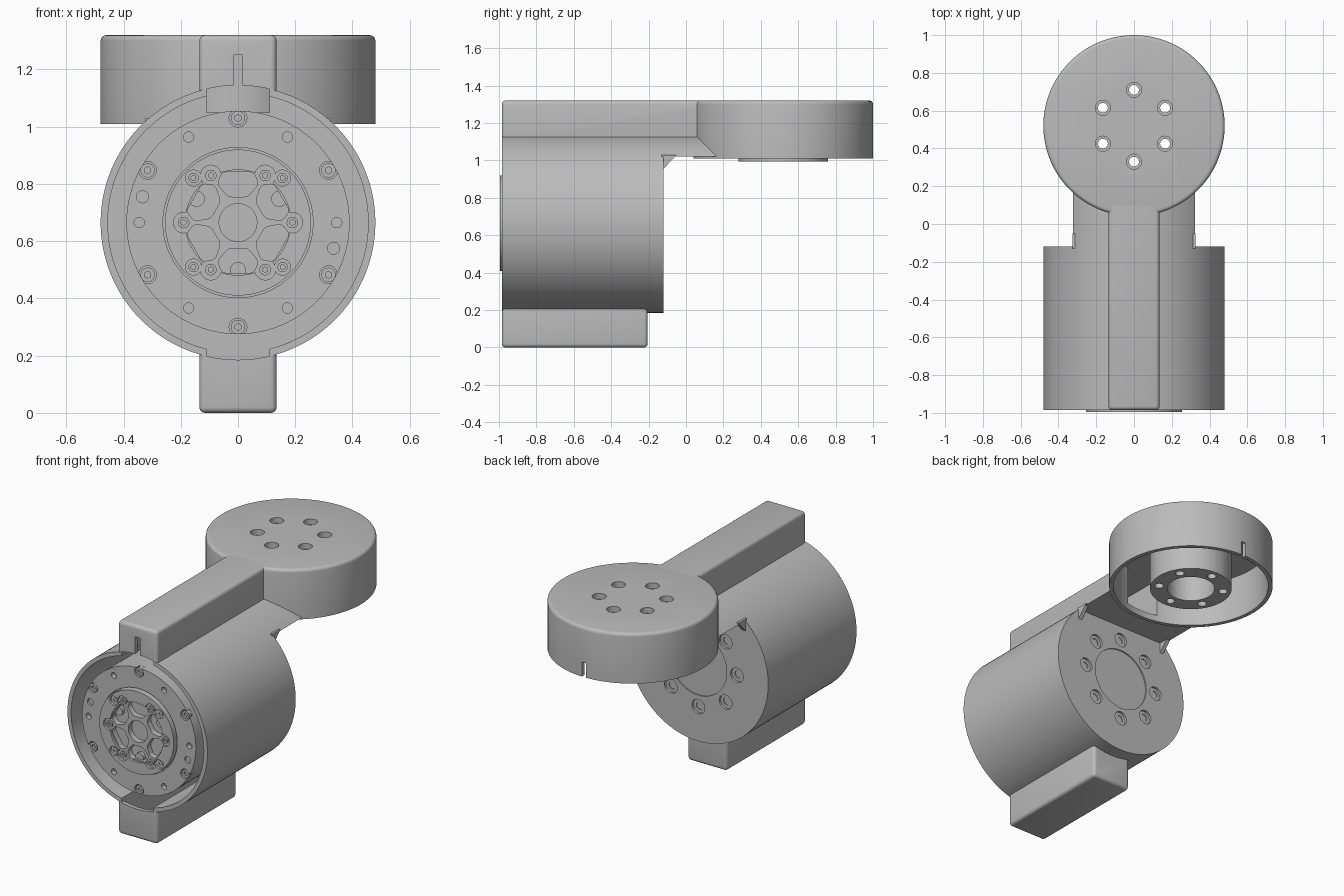
import bpy, bmesh
from math import pi, cos, sin, radians
from mathutils import Matrix, Vector

if "Cube" in bpy.data.objects:
    bpy.data.objects.remove(bpy.data.objects["Cube"])

grey = bpy.data.materials.new("satin grey")
grey.use_nodes = True
COLOUR = (0.5, 0.5, 0.5, 1)
grey.diffuse_color = COLOUR
grey.node_tree.nodes["Principled BSDF"].inputs["Base Color"].default_value = COLOUR

AXIS_Z = 0.665      # height of the lying housing's axis
CAP_Y = 0.52        # position of the upright cap's axis
R, R_IN = 0.48, 0.455


def finish(bm, name):
    bmesh.ops.recalc_face_normals(bm, faces=bm.faces)
    mesh = bpy.data.meshes.new(name)
    bm.to_mesh(mesh)
    bm.free()
    mesh.materials.append(grey)
    ob = bpy.data.objects.new(name, mesh)
    bpy.context.collection.objects.link(ob)
    return ob


def bevel(bm, edges, width, segments=4):
    bmesh.ops.bevel(bm, geom=list(edges), offset=width, segments=segments,
                    profile=0.5, affect='EDGES')


def cylinder(name, r, a, b, axis='Y', u=0.0, v=0.0, segs=32, top=0, r2=None):
    """From a to b along an axis; u, v offset it from the housing or cap axis."""
    bm = bmesh.new()
    bmesh.ops.create_cone(bm, cap_ends=True, segments=segs, radius1=r,
                          radius2=r if r2 is None else r2, depth=b - a)
    if top:
        bevel(bm, [e for e in bm.edges if all(w.co.z > 0 for w in e.verts)], top)
    mid = (a + b) / 2
    if axis == 'Y':
        m = Matrix.Translation((u, mid, AXIS_Z + v)) @ Matrix.Rotation(-pi / 2, 4, 'X')
    else:
        m = Matrix.Translation((u, CAP_Y + v, mid))
    bm.transform(m)
    return finish(bm, name)


def box(name, x, y, z, width=0.0, keep=lambda e: True):
    bm = bmesh.new()
    bmesh.ops.create_cube(bm, size=1)
    for w in bm.verts:
        w.co = [lo + (c + 0.5) * (hi - lo) for c, (lo, hi) in zip(w.co, (x, y, z))]
    if width:
        bevel(bm, [e for e in bm.edges if keep(e)], width)
    return finish(bm, name)


def prism(name, points, direction, round_by=0.0):
    bm = bmesh.new()
    face = bm.faces.new([bm.verts.new(p) for p in points])
    out = bmesh.ops.extrude_face_region(bm, geom=[face])["geom"]
    bmesh.ops.translate(bm, vec=direction,
                        verts=[g for g in out if isinstance(g, bmesh.types.BMVert)])
    if round_by:
        d = Vector(direction).normalized()
        bevel(bm, [e for e in bm.edges if abs((e.verts[1].co - e.verts[0].co).normalized().dot(d)) > 0.99],
              round_by, 3)
    return finish(bm, name)


def boolean(ob, tools, operation='DIFFERENCE'):
    for tool in tools:
        mod = ob.modifiers.new("cut", 'BOOLEAN')
        mod.operation, mod.solver, mod.object = operation, 'EXACT', tool
        bpy.context.view_layer.update()
        graph = bpy.context.evaluated_depsgraph_get()
        mesh = bpy.data.meshes.new_from_object(ob.evaluated_get(graph))
        ob.modifiers.remove(mod)
        ob.data = mesh


def discard(tools):
    for tool in tools:
        bpy.data.objects.remove(tool)


def ring(count, r, start=0.0):
    return [(r * cos(radians(start) + 2 * pi * i / count),
             r * sin(radians(start) + 2 * pi * i / count)) for i in range(count)]


# Outer parts of the arm
body = cylinder("body_shell", R, -0.985, -0.12, segs=128)
beam = box("top_beam", (-0.135, 0.135), (-0.985, 0.1), (1.08, 1.32), 0.02,
           lambda e: not all(w.co.y > 0 for w in e.verts))
foot = box("bottom_box", (-0.135, 0.135), (-0.985, -0.205), (0, 0.25), 0.02)
cap = cylinder("end_cap", R, 1.01, 1.32, 'Z', segs=128, top=0.02)
neck = cylinder("neck", R, -0.13, 0.3, segs=128)
upper = box("neck_limit", (-1, 1), (-1, 1), (1.02, 2))
boolean(neck, [upper], 'INTERSECT')
discard([upper])

# Hollow interior, cable channels and narrow slots
notch = cylinder("notch", R - 0.0005, -1.1, -0.15, segs=128)
strip = box("strip", (-0.11, 0.11), (-2, 1), (-1, 2))
boolean(notch, [strip], 'INTERSECT')
cavities = [
    cylinder("bore", R_IN, -1.1, -0.15, segs=128),
    box("channel", (-0.11, 0.11), (-0.96, 0.2), (1.05, 1.29)),
    box("foot_hollow", (-0.11, 0.11), (-0.96, -0.23), (0.025, 0.4)),
    cylinder("cap_hollow", R_IN, 0.9, 1.29, 'Z', segs=128),
    notch,
    box("beam_slot", (-0.016, 0.016), (-1.1, -0.9), (1.1, 1.25)),
    box("cap_slot", (-0.015, 0.015), (0.9, 1.1), (0.9, 1.1)),
]
for part in (body, beam, foot, cap, neck):
    boolean(part, cavities)
discard(cavities + [strip])

# Mounting boss inside the cap, with six screw holes through the top
boss = cylinder("cap_boss", 0.24, 0.995, 1.295, 'Z', segs=64)
well = cylinder("well", 0.14, 0.9, 1.285, 'Z', segs=64)
boolean(boss, [well])
holes = []
for u, v in ring(6, 0.19, 30):
    holes.append(cylinder("hole", 0.026, 0.9, 1.4, 'Z', u, v, 24))
    holes.append(cylinder("counterbore", 0.04, 1.285, 1.4, 'Z', u, v, 24))
boolean(cap, holes)
boolean(boss, holes)
discard(holes + [well])

# Rear plate: shallow centre recess and eight stepped screw holes
rear = [cylinder("recess", 0.195, -0.128, 0, segs=64)]
for u, v in ring(8, 0.265):
    rear.append(cylinder("counterbore", 0.044, -0.135, 0, u=u, v=v, segs=24))
    rear.append(cylinder("hole", 0.024, -0.148, 0, u=u, v=v, segs=24))
boolean(body, rear)
discard(rear)

# Triangular gussets under the neck
for side, label in ((1, "left"), (-1, "right")):
    x = 0.3 * side
    prism("gusset_" + label, [(x, -0.13, 1.03), (x, -0.05, 1.03), (x, -0.13, 0.945)],
          (0.025 * side, 0, 0))

# Motor stator with flange screws and holes
stator = cylinder("motor_stator", 0.39, -0.97, -0.14, segs=96)
cuts = [cylinder("seat", 0.262, -1.1, -0.92, segs=96)]
for u, v in ring(6, 0.365, 30):
    cuts.append(cylinder("screw_seat", 0.031, -1.1, -0.94, u=u, v=v, segs=24))
for u, v in ring(6, 0.345):
    cuts.append(cylinder("flange_hole", 0.018, -1.1, -0.94, u=u, v=v, segs=20))
for s in (1, -1):
    cuts.append(cylinder("pin_hole", 0.021, -1.1, -0.955, u=-0.334 * s, v=0.09 * s, segs=24))
boolean(stator, cuts)
discard(cuts)


def screw(name, u, v, r, front, back):
    head = cylinder(name, r, front, back, u=u, v=v, segs=24)
    socket = cylinder("socket", r * 0.5, front - 0.1, front + 0.012, u=u, v=v, segs=6)
    boolean(head, [socket])
    discard([socket])
    return head


screws = [screw("flange_screw", u, v, 0.025, -0.965, -0.93) for u, v in ring(6, 0.365, 30)]

# Rotor: lobed recess, six spoke pockets, hub bore and pins
rotor = cylinder("motor_rotor", 0.255, -0.995, -0.9, segs=96)
cuts = [cylinder("recess", 0.184, -1.1, -0.98, segs=64)]
for u, v in ring(6, 0.19):
    cuts.append(cylinder("lobe", 0.036, -1.1, -0.98, u=u, v=v, segs=24))
for u, v in ring(4, 0.22, 45):
    cuts.append(cylinder("small_lobe", 0.028, -1.1, -0.98, u=u, v=v, segs=24))
cuts.append(cylinder("hub", 0.066, -1.1, -0.945, segs=48))
half = [(0.09, 0.034), (0.135, 0.072), (0.176, 0.055)]
outline = half + [(r, -w) for r, w in reversed(half)]
for i in range(6):
    a = radians(30 + 60 * i)
    pts = [(r * cos(a) - w * sin(a), -1.1, AXIS_Z + r * sin(a) + w * cos(a)) for r, w in outline]
    cuts.append(prism("pocket", pts, (0, 0.155, 0), 0.012))
boolean(rotor, cuts)
discard(cuts)
screws += [screw("rotor_screw", u, v, 0.02, -0.99, -0.97) for u, v in ring(6, 0.19)]
screws += [screw("small_rotor_screw", u, v, 0.018, -0.986, -0.97) for u, v in ring(4, 0.22, 45)]
for u, v in ring(3, 0.166, 30):
    cylinder("rotor_pin", 0.028, -0.965, -0.92, u=u, v=v, segs=24)

# Smooth round surfaces, keep the edges crisp
bpy.ops.object.select_all(action='DESELECT')
for ob in bpy.context.scene.objects:
    if ob.type == 'MESH':
        ob.select_set(True)
        bpy.context.view_layer.objects.active = ob
bpy.ops.object.shade_smooth_by_angle(angle=radians(30))
